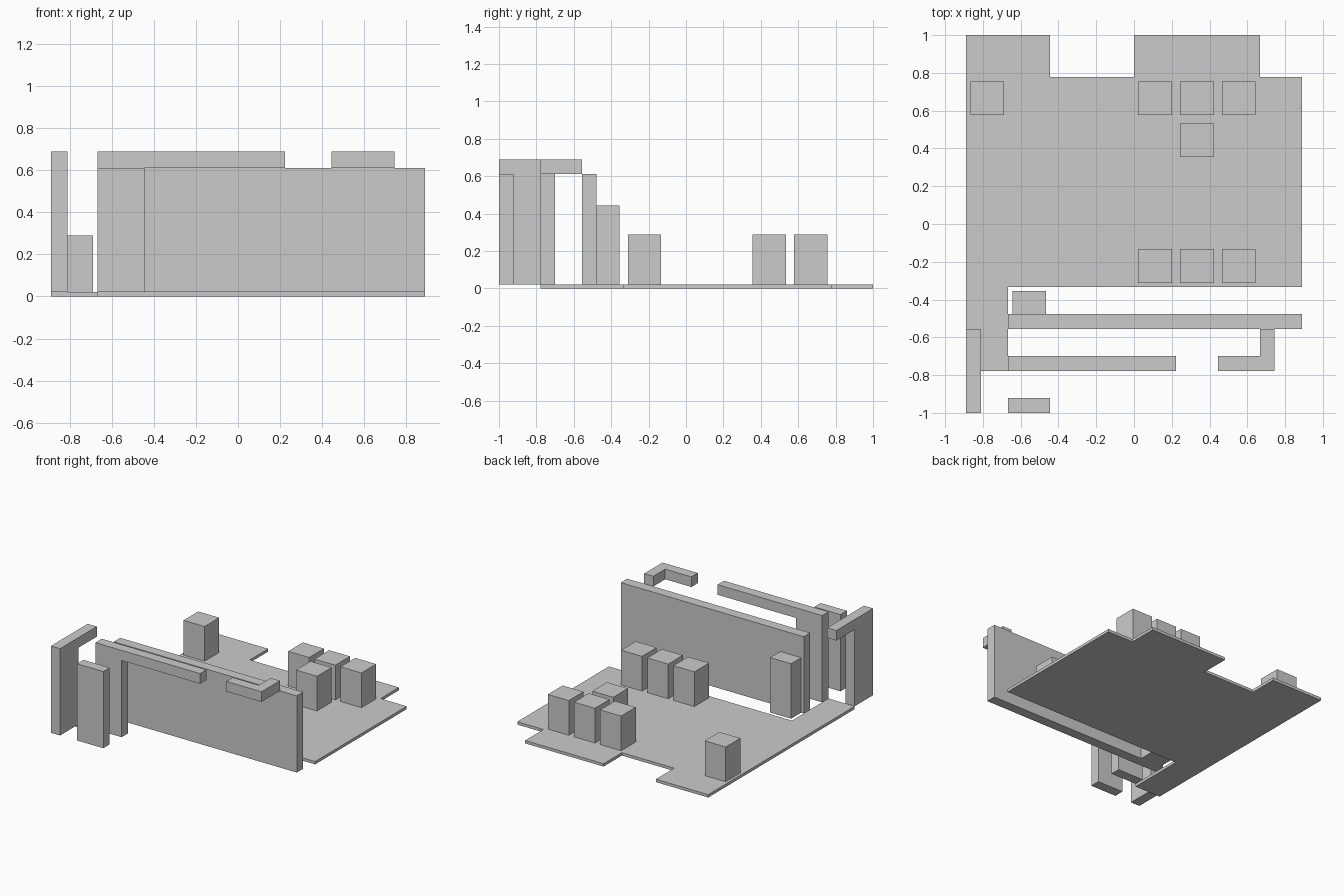
import bpy
import bmesh
from mathutils import Vector

cube = bpy.data.objects.get("Cube")
if cube:
    bpy.data.objects.remove(cube, do_unlink=True)

U = 2 / 9          # layout module: the plan is 8 x 9 modules
T = 0.35           # wall thickness and beam height
FLOOR = 0.1        # floor thickness
WALL = 2.75        # top of walls
TOP = WALL + T     # top of beams

grey = bpy.data.materials.new("plain grey")
grey.use_nodes = True
grey.diffuse_color = (0.6, 0.6, 0.6, 1)
grey.node_tree.nodes["Principled BSDF"].inputs["Base Color"].default_value = grey.diffuse_color


def prism(name, outline, axis, low, high):
    """Extrude a flat outline along one axis (x, y or z), in modules."""
    place = {"x": lambda a, b: (low, a, b),
             "y": lambda a, b: (a, low, b),
             "z": lambda a, b: (a, b, low)}[axis]
    step = Vector([high - low if axis == k else 0 for k in "xyz"]) * U
    bm = bmesh.new()
    face = bm.faces.new([bm.verts.new(Vector(place(a, b)) * U) for a, b in outline])
    new = bmesh.ops.extrude_face_region(bm, geom=[face], use_keep_orig=True)["geom"]
    bmesh.ops.translate(bm, vec=step, verts=[v for v in new if isinstance(v, bmesh.types.BMVert)])
    bmesh.ops.recalc_face_normals(bm, faces=bm.faces)
    mesh = bpy.data.meshes.new(name)
    bm.to_mesh(mesh)
    bm.free()
    mesh.materials.append(grey)
    obj = bpy.data.objects.new(name, mesh)
    bpy.context.collection.objects.link(obj)
    return obj


def box(name, x0, x1, y0, y1, z0, z1):
    return prism(name, [(x0, y0), (x1, y0), (x1, y1), (x0, y1)], "z", z0, z1)


# Floor slab with stepped edges
prism("floor", [(-4, -3.5), (-3, -3.5), (-3, -1.5), (4, -1.5), (4, 3.5), (3, 3.5),
                (3, 4.5), (0, 4.5), (0, 3.5), (-2, 3.5), (-2, 4.5), (-4, 4.5)], "z", 0, FLOOR)

# Long wall and the block standing against its back
box("long_wall", -3, 4, -2.5, -2.5 + T, FLOOR, WALL)
box("wall_block", -2.9, -2.1, -2.5 + T, -1.6, FLOOR, 2)

# Side wall with an overhead beam running back
prism("side_wall", [(-4.5, FLOOR), (-3.5, FLOOR), (-3.5, WALL), (-2.5, WALL),
                    (-2.5, TOP), (-4.5, TOP)], "x", -4, -4 + T)

# Pillar carrying a beam along the front
prism("pillar_beam", [(-3, FLOOR), (-2, FLOOR), (-2, WALL), (1, WALL),
                      (1, TOP), (-3, TOP)], "y", -3.5, -3.5 + T)

# Free pillar and corner beam
box("front_pillar", -3, -2, -4.5, -4.5 + T, FLOOR, WALL)
prism("corner_beam", [(2, -3.5), (3 + T, -3.5), (3 + T, -2.5), (3, -2.5),
                      (3, -3.5 + T), (2, -3.5 + T)], "z", WALL, TOP)

# Floor blocks in rows
centres = [(x, y) for y in (3, -1) for x in (0.5, 1.5, 2.5)] + [(1.5, 2), (-3.5, 3)]
for i, (x, y) in enumerate(centres, 1):
    box(f"floor_block_{i}", x - 0.4, x + 0.4, y - 0.4, y + 0.4, FLOOR, 1.3)
